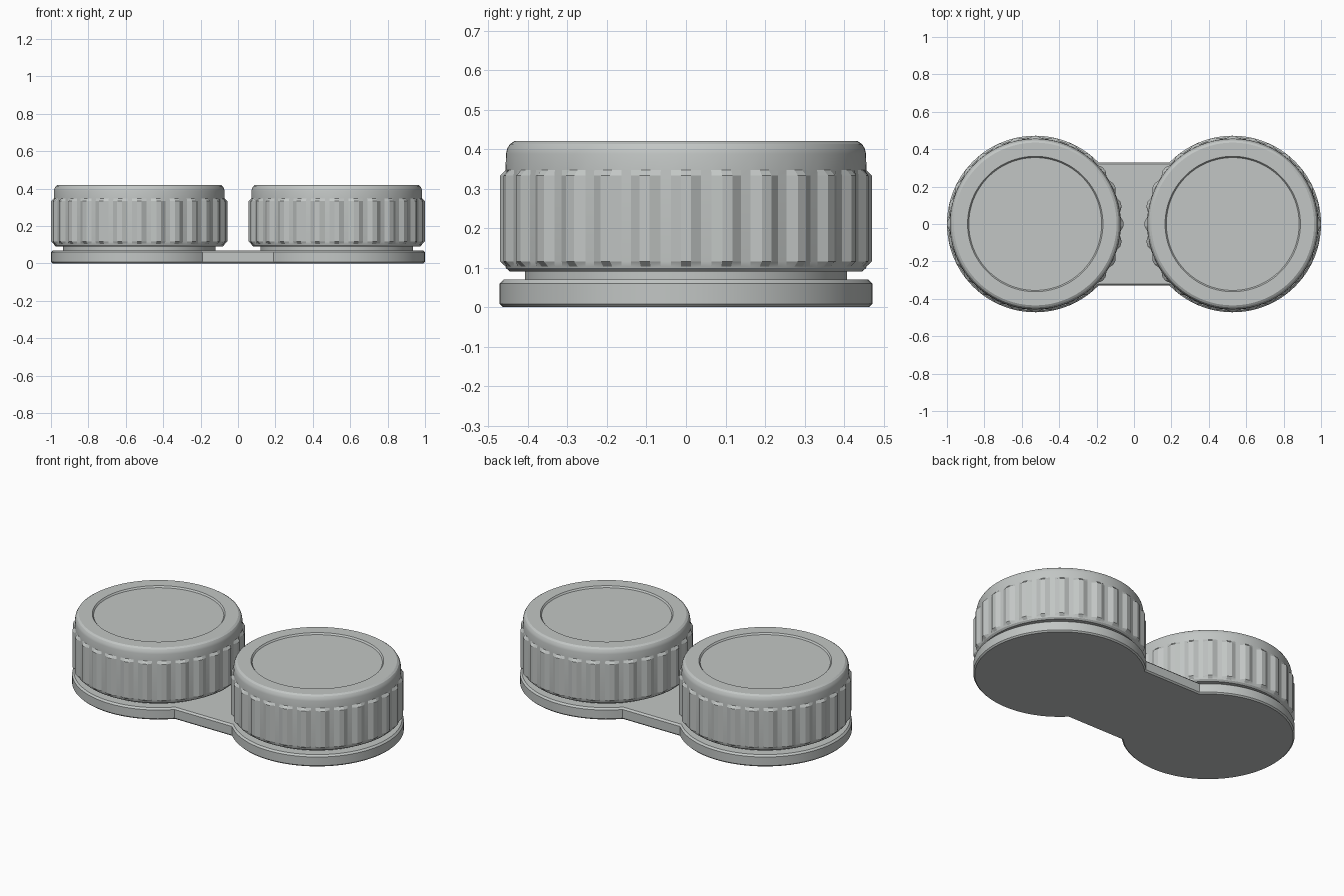
import bpy, bmesh, math

if "Cube" in bpy.data.objects:
    bpy.data.objects.remove(bpy.data.objects["Cube"])

CX, R = 0.528, 0.472      # well centre offset and base radius
RIBS = 28                 # grip ribs around each cap

grey = bpy.data.materials.new("pale_grey_plastic")
grey.diffuse_color = (0.54, 0.565, 0.555, 1)
grey.use_nodes = True
grey.node_tree.nodes["Principled BSDF"].inputs["Base Color"].default_value = grey.diffuse_color


def loft(name, rings, location=(0, 0, 0), angle=20):
    """Skin a stack of closed rings and cap both ends."""
    bm = bmesh.new()
    loops = [[bm.verts.new(p) for p in ring] for ring in rings]
    n = len(loops[0])
    for a, b in zip(loops, loops[1:]):
        for i in range(n):
            j = (i + 1) % n
            bm.faces.new((a[i], a[j], b[j], b[i]))
    bm.faces.new(loops[0][::-1])
    bm.faces.new(loops[-1])
    bmesh.ops.recalc_face_normals(bm, faces=bm.faces)
    mesh = bpy.data.meshes.new(name)
    bm.to_mesh(mesh)
    bm.free()
    mesh.materials.append(grey)
    obj = bpy.data.objects.new(name, mesh)
    obj.location = location
    bpy.context.collection.objects.link(obj)
    bpy.ops.object.select_all(action='DESELECT')
    obj.select_set(True)
    bpy.context.view_layer.objects.active = obj
    bpy.ops.object.shade_smooth_by_angle(angle=math.radians(angle))
    return obj


def base_ring(inset, z, steps=72):
    """Outline of two discs joined by a straight bridge."""
    r, h = R - inset, 0.33 - inset
    end = math.pi - math.asin(h / r)
    arc = []
    for i in range(steps + 1):
        t = -end + 2 * end * i / steps
        arc.append((CX + r * math.cos(t), r * math.sin(t), z))
    return arc + [(-x, -y, z) for x, y, z in arc]


def cap_ring(r, z, rib=0.0):
    """Circle with optional raised, flat-topped ribs."""
    n = RIBS * 4
    ring = []
    for i in range(n):
        t = 2 * math.pi * (i - 0.5) / n
        rad = r + (rib if i % 4 < 2 else 0)
        ring.append((rad * math.cos(t), rad * math.sin(t), z))
    return ring


# Base plate with chamfered rims
loft("base_plate", [base_ring(0.008, 0), base_ring(0, 0.008),
                    base_ring(0, 0.06), base_ring(0.010, 0.07)])

# Cap profile: radius, height, rib height
cap_profile = [
    (0.446, 0.090, 0), (0.456, 0.099, 0),               # lower lip
    (0.457, 0.103, 0), (0.458, 0.116, 0.013),           # rib bottom chamfer
    (0.458, 0.333, 0.013), (0.457, 0.347, 0),           # rib top chamfer
    (0.456, 0.388, 0), (0.453, 0.401, 0),               # rounded shoulder
    (0.446, 0.413, 0), (0.435, 0.420, 0),
    (0.362, 0.420, 0), (0.355, 0.411, 0),               # recessed top disc
]

for side, sx in (("left", -CX), ("right", CX)):
    # Narrow neck between the base and the cap
    loft(side + "_neck", [cap_ring(0.408, 0.065), cap_ring(0.408, 0.095)],
         (sx, 0, 0))
    # Screw cap
    loft(side + "_cap", [cap_ring(*p) for p in cap_profile], (sx, 0, 0))
